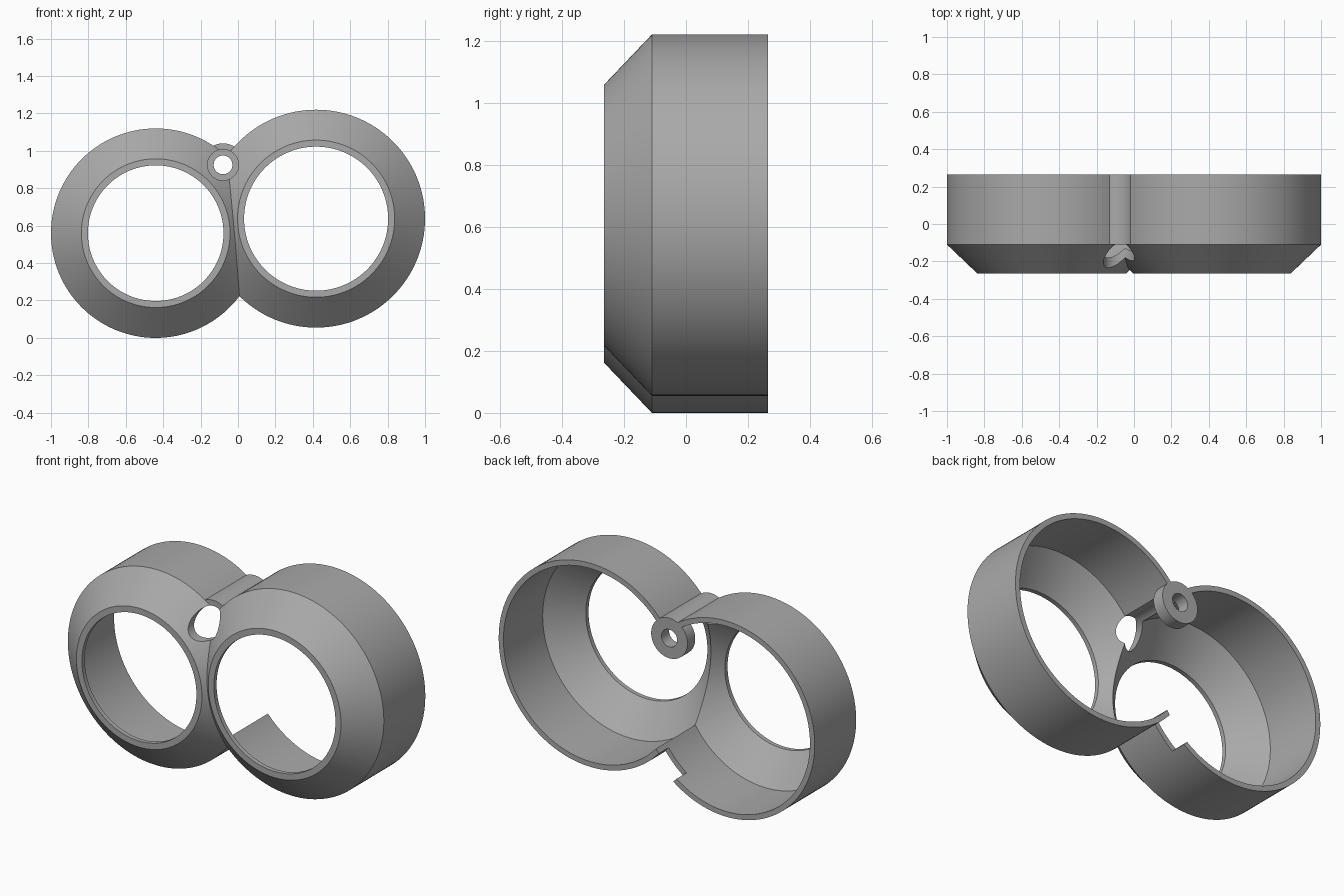
import bpy, bmesh, math
from mathutils import Matrix

if "Cube" in bpy.data.objects:
    bpy.data.objects.remove(bpy.data.objects["Cube"], do_unlink=True)

grey = bpy.data.materials.new("plain_grey")
grey.use_nodes = True
grey.diffuse_color = (0.4, 0.4, 0.4, 1)
grey.node_tree.nodes["Principled BSDF"].inputs["Base Color"].default_value = (0.4, 0.4, 0.4, 1)

FRONT, SHOULDER, BACK = -0.265, -0.11, 0.265
RINGS = [(-0.44, 0.56, 0.56), (0.4175, 0.6375, 0.5825)]   # centre x, centre z, radius
BOSS = (-0.08, 0.925)


def make_object(name, bm):
    bmesh.ops.recalc_face_normals(bm, faces=bm.faces)
    mesh = bpy.data.meshes.new(name)
    bm.to_mesh(mesh)
    bm.free()
    mesh.materials.append(grey)
    obj = bpy.data.objects.new(name, mesh)
    bpy.context.collection.objects.link(obj)
    return obj


def lathe(name, x, z, profile, sides=128):
    """Capped solid turned about a front-to-back axis; profile is (radius, y)."""
    bm = bmesh.new()
    loops = []
    for r, y in profile:
        loops.append([bm.verts.new((x + r * math.cos(2 * math.pi * i / sides), y,
                                    z + r * math.sin(2 * math.pi * i / sides)))
                      for i in range(sides)])
    for a, b in zip(loops, loops[1:]):
        for i in range(sides):
            j = (i + 1) % sides
            bm.faces.new((a[i], a[j], b[j], b[i]))
    bm.faces.new(loops[0])
    bm.faces.new(loops[-1])
    return make_object(name, bm)


def rod(name, radius, y0, y1):
    return lathe(name, *BOSS, [(radius, y0), (radius, y1)], 64)


def combine(target, tool, operation):
    mod = target.modifiers.new("cut", "BOOLEAN")
    mod.operation = operation
    mod.solver = "EXACT"
    mod.object = tool
    bpy.context.view_layer.objects.active = target
    bpy.ops.object.modifier_apply(modifier=mod.name)
    bpy.data.objects.remove(tool, do_unlink=True)


# Two overlapping bevelled drums and the screw boss between them
drums = [lathe("twin_ring_housing", x, z,
               [(r - 0.1625, FRONT), (r, SHOULDER), (r, BACK)]) for x, z, r in RINGS]
body = drums[0]
combine(body, drums[1], "UNION")
combine(body, rod("boss", 0.115, SHOULDER, BACK), "UNION")

# Hollow both drums, leaving a thin wall and round front openings
for x, z, r in RINGS:
    combine(body, lathe("cavity", x, z,
                        [(r - 0.1975, FRONT - 0.1), (r - 0.1975, -0.24),
                         (r - 0.03, -0.09), (r - 0.03, BACK + 0.1)]), "DIFFERENCE")

# Washer at the back of the boss, wide bore in front and screw hole through
combine(body, rod("washer", 0.115, 0.195, BACK), "UNION")
combine(body, rod("bore", 0.083, FRONT - 0.1, 0.195), "DIFFERENCE")
combine(body, rod("screw_hole", 0.05, FRONT - 0.1, BACK + 0.1), "DIFFERENCE")

# Two notches in the back rim of the smaller ring
x, z, r = RINGS[0]
for angle in (-45, -135):
    bm = bmesh.new()
    bmesh.ops.create_cube(bm, size=1)
    turn = Matrix.Rotation(math.radians(-angle), 4, "Y")
    bm.transform(Matrix.Translation((x, BACK, z)) @ turn
                 @ Matrix.Translation((r - 0.01, 0, 0))
                 @ Matrix.Diagonal((0.12, 0.18, 0.16, 1)))
    combine(body, make_object("notch", bm), "DIFFERENCE")

# Smooth curved walls with crisp edges
bpy.ops.object.select_all(action="DESELECT")
body.select_set(True)
bpy.context.view_layer.objects.active = body
bpy.ops.object.shade_smooth_by_angle(angle=math.radians(25))
